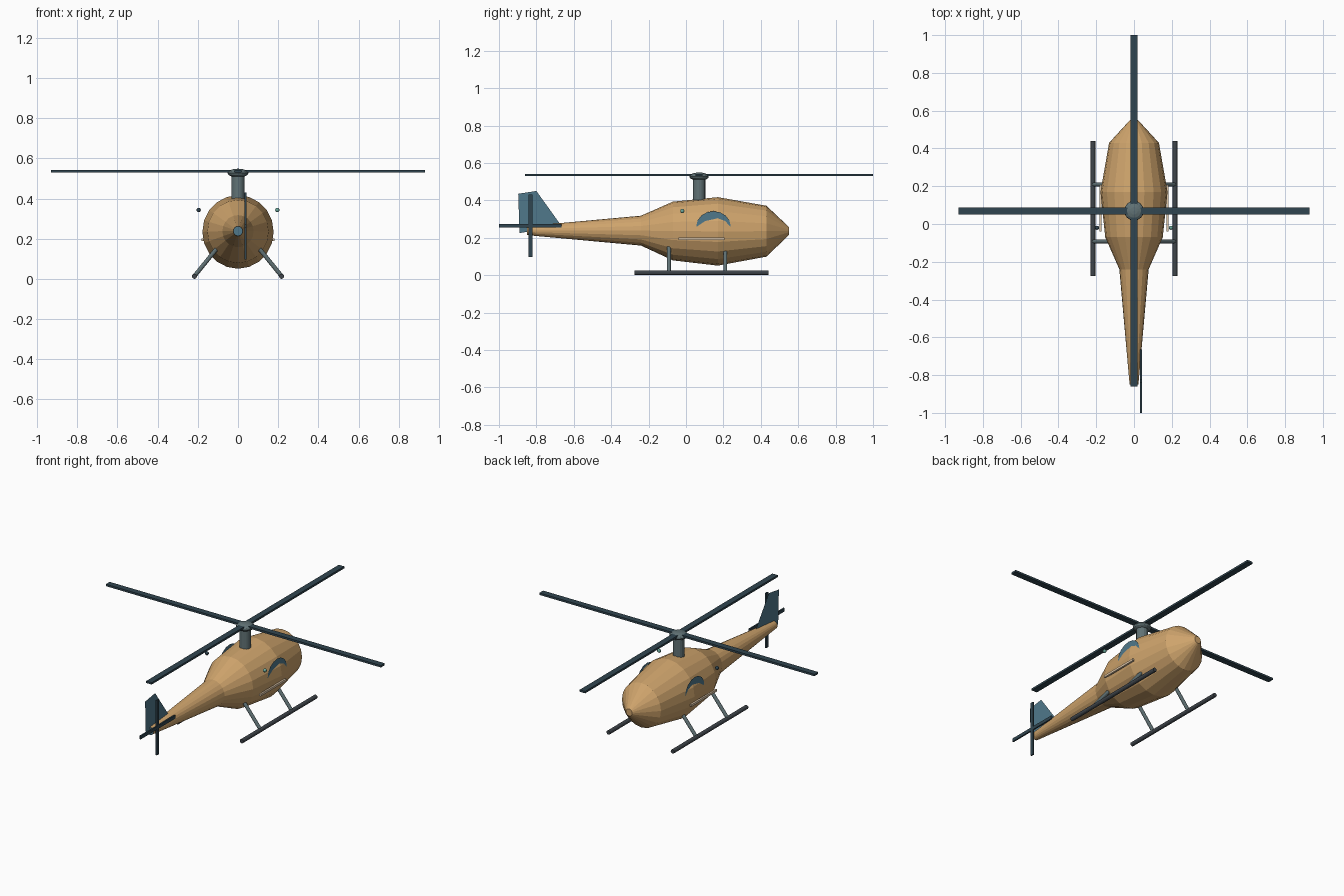
import bpy, bmesh, math
from mathutils import Vector

if "Cube" in bpy.data.objects:
    bpy.data.objects.remove(bpy.data.objects["Cube"])


def mat(name, r, g, b):
    m = bpy.data.materials.new(name)
    m.diffuse_color = (r, g, b, 1)
    m.use_nodes = True
    m.node_tree.nodes["Principled BSDF"].inputs["Base Color"].default_value = m.diffuse_color
    return m


TAN = mat("tan_paint", 0.62, 0.37, 0.15)
CREAM = mat("cream_trim", 0.75, 0.58, 0.40)
NAVY = mat("dark_blade", 0.03, 0.06, 0.08)
BLUE = mat("blue_panel", 0.08, 0.19, 0.26)
STEEL = mat("grey_metal", 0.12, 0.17, 0.18)
SKID = mat("dark_metal", 0.05, 0.06, 0.07)
TEAL = mat("teal_lamp", 0.15, 0.40, 0.34)


def mesh(name, verts, faces, material):
    me = bpy.data.meshes.new(name)
    me.from_pydata(verts, [], faces)
    me.materials.append(material)
    ob = bpy.data.objects.new(name, me)
    bpy.context.collection.objects.link(ob)
    return ob


def box(name, loc, size, material):
    bpy.ops.mesh.primitive_cube_add(size=1, location=loc)
    ob = bpy.context.object
    ob.name, ob.scale = name, size
    ob.data.materials.append(material)
    return ob


def tube(name, a, b, r, material, sides=12):
    a, b = Vector(a), Vector(b)
    bpy.ops.mesh.primitive_cylinder_add(vertices=sides, radius=r, depth=(b - a).length,
                                        location=(a + b) / 2)
    ob = bpy.context.object
    ob.name = name
    ob.rotation_euler = (b - a).to_track_quat('Z', 'Y').to_euler()
    ob.data.materials.append(material)
    return ob


def ball(name, loc, scale, material, seg=12, rings=8):
    bpy.ops.mesh.primitive_uv_sphere_add(segments=seg, ring_count=rings, radius=1, location=loc)
    ob = bpy.context.object
    ob.name, ob.scale = name, scale
    ob.data.materials.append(material)
    return ob


# fuselage and tail boom: rings of (y, centre z, radius)
N = 20
sections = [(-0.85, 0.238, 0.024), (-0.24, 0.238, 0.080), (-0.07, 0.236, 0.157),
            (0.17, 0.234, 0.183), (0.43, 0.235, 0.136), (0.55, 0.236, 0.022)]
verts = [(0.97 * r * math.cos(2 * math.pi * i / N), y, z + r * math.sin(2 * math.pi * i / N))
         for y, z, r in sections for i in range(N)]
faces = [(k * N + i, (k + 1) * N + i, (k + 1) * N + (i + 1) % N, k * N + (i + 1) % N)
         for k in range(len(sections) - 1) for i in range(N)]
last = (len(sections) - 1) * N
faces += [tuple(range(N)), tuple(reversed(range(last, last + N)))]
body = mesh("fuselage", verts, faces, TAN)
body.data.materials.append(BLUE)
body.data.polygons[-2].material_index = 1

# tail fin, a thin sheet
mesh("tail_fin", [(0, -0.89, 0.225), (0, -0.665, 0.262), (0, -0.80, 0.45), (0, -0.897, 0.435)],
     [(0, 1, 2, 3)], BLUE)

# main rotor
RY = 0.07
tube("rotor_mast", (0, RY, 0.36), (0, RY, 0.53), 0.033, STEEL, 16)
ball("rotor_hub", (0, RY, 0.527), (0.052, 0.052, 0.022), STEEL, 16, 8)
box("main_blades_across", (0, RY, 0.536), (1.86, 0.037, 0.012), NAVY)
box("main_blades_along", (0, RY, 0.536), (0.037, 1.86, 0.012), NAVY)

# tail rotor
box("tail_blades_upright", (0.037, -0.832, 0.264), (0.009, 0.02, 0.335), NAVY)
box("tail_blades_level", (0.037, -0.832, 0.264), (0.009, 0.335, 0.02), NAVY)

# paired parts on both sides
for side, s in (("left", -1), ("right", 1)):
    tube(side + "_skid", (s * 0.217, -0.275, 0.013), (s * 0.217, 0.44, 0.013), 0.0125, SKID)
    for end, y in (("tail", -0.092), ("nose", 0.21)):
        tube(f"{side}_{end}_strut", (s * 0.217, y, 0.014), (s * 0.10, y, 0.158), 0.0105, STEEL)
    # window disc, partly sunk in the hull
    ring = [(s * 0.162, 0.147 + 0.092 * math.cos(math.pi * i / 8),
             0.262 + 0.08 * math.sin(math.pi * i / 8)) for i in range(16)]
    mesh(side + "_window", ring, [tuple(range(16))[::s]], BLUE)
    box(side + "_side_rail", (s * 0.177, 0.083, 0.195), (0.011, 0.247, 0.013), CREAM)
    ball(side + "_lamp", (s * 0.196, -0.02, 0.343), (0.011,) * 3, TEAL if s > 0 else NAVY)
